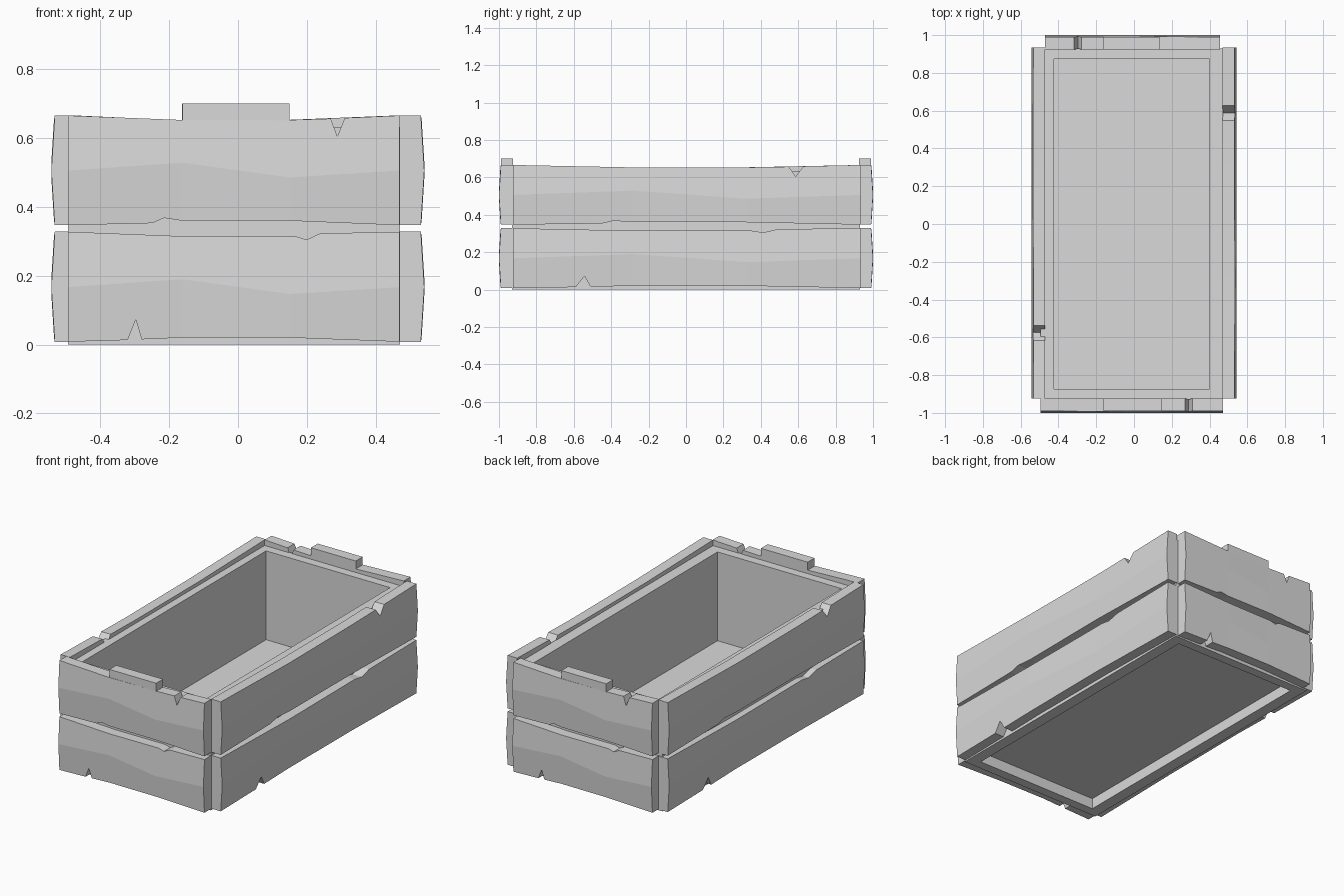
import bpy, bmesh, math
from mathutils import Matrix

cube = bpy.data.objects.get("Cube")
if cube:
    bpy.data.objects.remove(cube, do_unlink=True)

grey = bpy.data.materials.new("plain_grey")
grey.use_nodes = True
grey.diffuse_color = (0.7, 0.7, 0.7, 1)
grey.node_tree.nodes["Principled BSDF"].inputs["Base Color"].default_value = grey.diffuse_color


def finish(name, bm):
    bmesh.ops.recalc_face_normals(bm, faces=bm.faces[:])
    mesh = bpy.data.meshes.new(name)
    bm.to_mesh(mesh)
    bm.free()
    mesh.materials.append(grey)
    obj = bpy.data.objects.new(name, mesh)
    bpy.context.collection.objects.link(obj)


def height(line, u):
    """Height of a polyline edge at position u along the plank."""
    for (a, za), (b, zb) in zip(line, line[1:]):
        if u <= b:
            return za + (zb - za) * (u - a) / (b - a)
    return line[-1][1]


# Worn plank outlines: u runs from -1 to 1 along the length
LOWER = dict(
    bottom=[(-1, .008), (-.64, .013), (-.59, .072), (-.555, .015), (-.31, .02), (.335, .02), (1, .008)],
    mid=[(-1, .167), (-.31, .19), (.335, .147), (1, .167)],
    top=[(-1, .328), (-.31, .315), (.37, .315), (.44, .305), (.52, .323), (1, .328)])
UPPER = dict(
    bottom=[(-1, .347), (-.49, .353), (-.42, .368), (-.31, .36), (.335, .36), (1, .347)],
    mid=[(u, z + .339) for u, z in LOWER["mid"]],
    top=[(-1, .666), (-.31, .653), (.335, .653), (.585, .657), (.625, .605), (.67, .659), (1, .666)])
BULGE = .01


def plank(name, shape, angle, centre, half, inner, ridge):
    """Plank facing -y with a ridged outer face, turned about z."""
    bm = bmesh.new()
    stations = sorted({u for line in shape.values() for u, z in line})
    rings = []
    for u in stations:
        low, mid, top = (height(shape[k], u) for k in ("bottom", "mid", "top"))
        section = [(inner, low), (ridge - BULGE * (mid - low) / .16, low), (ridge, mid),
                   (ridge - BULGE * (top - mid) / .16, top), (inner, top)]
        rings.append([bm.verts.new((centre + u * half, -d, z)) for d, z in section])
    for a, b in zip(rings, rings[1:]):
        for i in range(len(a)):
            j = (i + 1) % len(a)
            bm.faces.new((a[i], a[j], b[j], b[i]))
    bm.faces.new(rings[0])
    bm.faces.new(rings[-1])
    bm.transform(Matrix.Rotation(math.radians(angle), 4, "Z"))
    finish(name, bm)


def raised_block(name, angle, centre, half, inner, ridge):
    """Raised block on the middle of an end plank."""
    bm = bmesh.new()
    bmesh.ops.create_cube(bm, size=1)
    depth = ridge - BULGE - inner
    bm.transform(Matrix.Rotation(math.radians(angle), 4, "Z")
                 @ Matrix.Translation((centre + .0125 * half, -inner - depth / 2, .676))
                 @ Matrix.Diagonal((.645 * half, depth, .05, 1)))
    finish(name, bm)


# Four sides, each with two stacked planks
sides = {
    "front": (0, -.0125, .4825, .925, 1.0),
    "left": (90, .0055, .9295, .468, .542),
    "back": (180, .0075, .4625, .925, 1.0),
    "right": (-90, -.0055, .9295, .471, .543),
}
for side, spec in sides.items():
    plank(side + "_lower_plank", LOWER, *spec)
    plank(side + "_upper_plank", UPPER, *spec)
    if side in ("front", "back"):
        raised_block(side + "_raised_block", *spec)

# Inner box with a flat rim: hollow above the floor, shallowly recessed underneath
RIM, FLOOR, UNDER = .632, .098, .065
bm = bmesh.new()
bmesh.ops.create_cube(bm, size=1)
bm.transform(Matrix.Translation((-.0115, 0, RIM / 2)) @ Matrix.Diagonal((.965, 1.86, RIM, 1)))
for face in [f for f in bm.faces if abs(f.normal.z) > .9]:
    level = FLOOR if face.normal.z > 0 else UNDER
    bmesh.ops.inset_individual(bm, faces=[face], thickness=.05)
    for v in face.verts:
        v.co.x = -.0115 + math.copysign(.4125, v.co.x)
        v.co.y = math.copysign(.8725, v.co.y)
    bmesh.ops.inset_individual(bm, faces=[face], thickness=0)
    for v in face.verts:
        v.co.z = level
finish("inner_box", bm)
